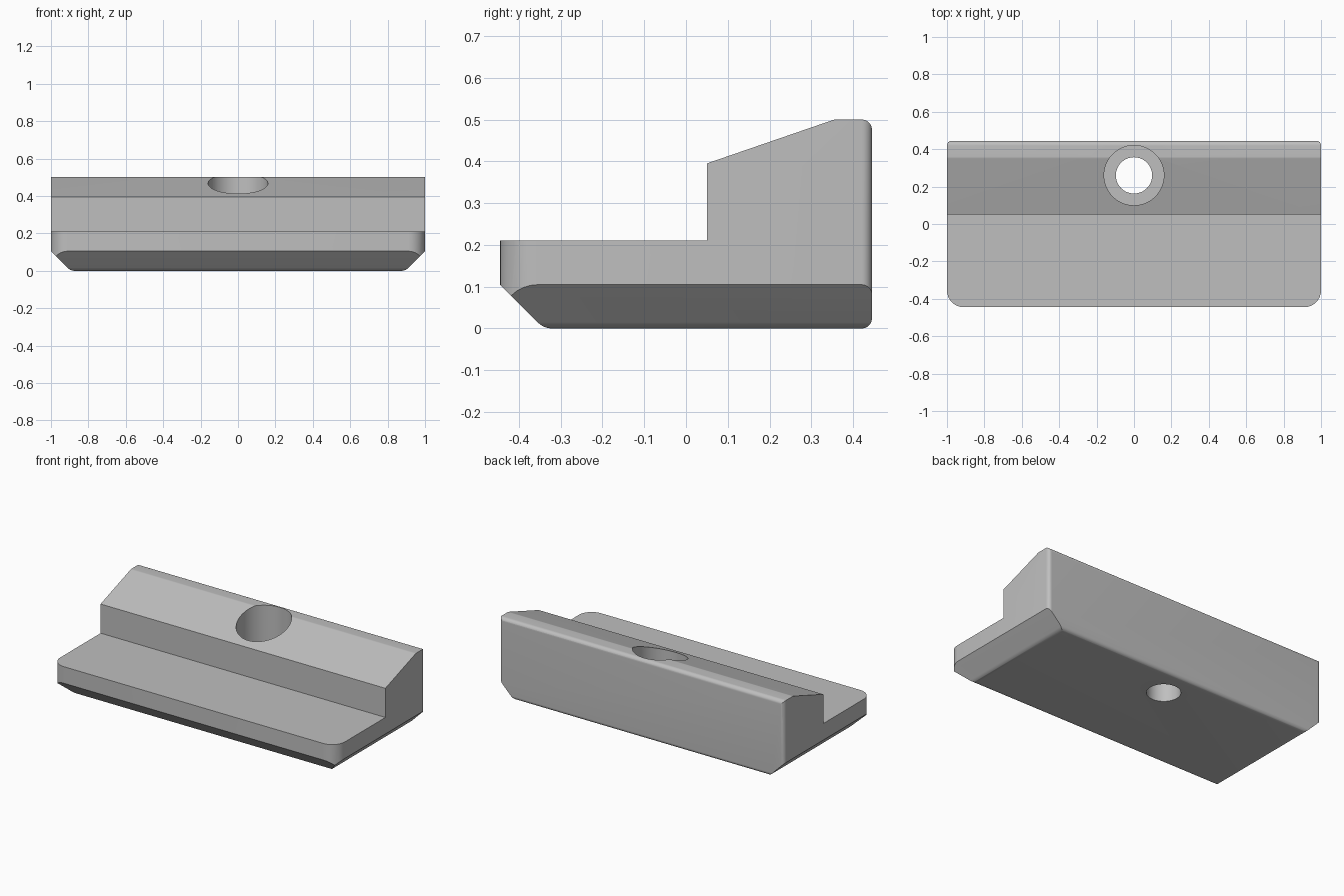
import bpy, bmesh, math
from mathutils import Vector

cube = bpy.data.objects.get("Cube")
if cube:
    bpy.data.objects.remove(cube)

grey = bpy.data.materials.new("plain grey")
grey.use_nodes = True
colour = (0.52, 0.52, 0.52, 1)
grey.diffuse_color = colour
grey.node_tree.nodes["Principled BSDF"].inputs["Base Color"].default_value = colour


def rounded(corners, steps=8):
    """Turn (u, v, radius) corners into a filleted outline."""
    pts = []
    for i, (u, v, r) in enumerate(corners):
        p = Vector((u, v))
        if not r:
            pts.append(p)
            continue
        a = (Vector(corners[i - 1][:2]) - p).normalized()
        b = (Vector(corners[(i + 1) % len(corners)][:2]) - p).normalized()
        half = a.angle(b) / 2
        centre = p + (a + b).normalized() * r / math.sin(half)
        start = p + a * r / math.tan(half) - centre
        end = p + b * r / math.tan(half) - centre
        sweep = start.angle_signed(end)
        for k in range(steps + 1):
            t = -sweep * k / steps
            c, s = math.cos(t), math.sin(t)
            pts.append(centre + Vector((c * start.x - s * start.y, s * start.x + c * start.y)))
    return pts


def prism(name, outline, place, low, high):
    """Extrude an outline; place maps (u, v, depth) to a position."""
    bm = bmesh.new()
    face = bm.faces.new([bm.verts.new(place(p.x, p.y, low)) for p in outline])
    moved = bmesh.ops.extrude_face_region(bm, geom=[face])["geom"]
    shift = Vector(place(0, 0, high)) - Vector(place(0, 0, low))
    bmesh.ops.translate(bm, vec=shift, verts=[g for g in moved if isinstance(g, bmesh.types.BMVert)])
    bmesh.ops.recalc_face_normals(bm, faces=bm.faces)
    mesh = bpy.data.meshes.new(name)
    bm.to_mesh(mesh)
    bm.free()
    mesh.materials.append(grey)
    obj = bpy.data.objects.new(name, mesh)
    bpy.context.collection.objects.link(obj)
    return obj


def circle(radius, y, count=64):
    return [Vector((radius * math.cos(k * math.tau / count), y + radius * math.sin(k * math.tau / count)))
            for k in range(count)]


# Stepped side profile with the sloped top and front chamfer
fillet = 0.025
body = prism("clamp_block", rounded([
    (-0.55, 0.21, 0), (0.05, 0.21, 0), (0.05, 0.395, 0), (0.355, 0.5, 0.03),
    (0.445, 0.5, fillet), (0.445, 0, fillet), (-0.34, 0, 0.05)]),
    lambda u, v, d: (d, u, v), -1.1, 1.1)

# Plan outline, side chamfers and screw hole
plan = prism("plan_cutter", rounded([
    (-1, -0.445, 0.09), (1, -0.445, 0.09), (1, 0.4452, fillet), (-1, 0.4452, fillet)]),
    lambda u, v, d: (u, v, d), -0.2, 0.7)
sides = prism("side_chamfer_cutter", rounded([
    (-1.2, 0.305, 0), (-0.895, -0.0002, 0.05), (0.895, -0.0002, 0.05), (1.2, 0.305, 0),
    (1.2, 0.8, 0), (-1.2, 0.8, 0)]),
    lambda u, v, d: (u, d, v), -0.8, 0.8)
hole = prism("hole_cutter", circle(0.097, 0.26), lambda u, v, d: (u, v, d), -0.2, 0.8)
recess = prism("recess_cutter", circle(0.16, 0.26), lambda u, v, d: (u, v, d), 0.18, 0.9)

for cutter, mode in ((plan, 'INTERSECT'), (sides, 'INTERSECT'), (recess, 'DIFFERENCE'), (hole, 'DIFFERENCE')):
    mod = body.modifiers.new(cutter.name, 'BOOLEAN')
    mod.object, mod.operation, mod.solver = cutter, mode, 'EXACT'

# Apply the cuts and remove the helpers
bpy.context.view_layer.objects.active = body
body.select_set(True)
for mod in list(body.modifiers):
    bpy.ops.object.modifier_apply(modifier=mod.name)
for cutter in (plan, sides, hole, recess):
    bpy.data.objects.remove(cutter)
bpy.ops.object.shade_smooth_by_angle(angle=math.radians(25))
